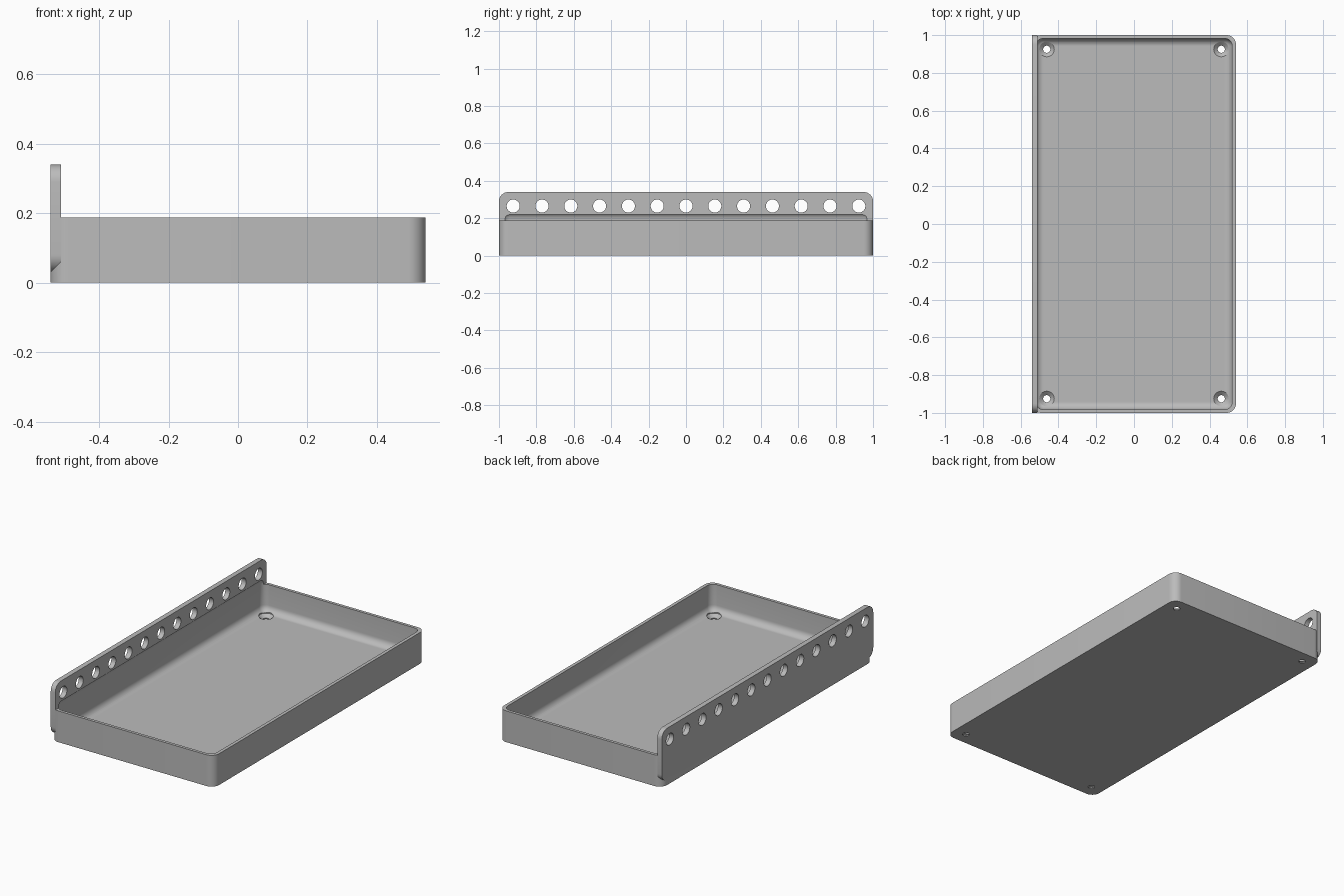
import bpy, bmesh, math
from mathutils import Matrix

old = bpy.data.objects.get("Cube")
if old:
    bpy.data.objects.remove(old, do_unlink=True)

HALF_X, HALF_Y = 0.54, 1.0
RIM_Z, RAIL_Z = 0.187, 0.34
RAIL_T = 0.03

grey = bpy.data.materials.new("plain grey")
grey.use_nodes = True
colour = (0.5, 0.5, 0.5, 1)
grey.diffuse_color = colour
grey.node_tree.nodes["Principled BSDF"].inputs["Base Color"].default_value = colour


def make(name, bm):
    bmesh.ops.recalc_face_normals(bm, faces=bm.faces)
    mesh = bpy.data.meshes.new(name)
    bm.to_mesh(mesh)
    bm.free()
    mesh.materials.append(grey)
    ob = bpy.data.objects.new(name, mesh)
    bpy.context.collection.objects.link(ob)
    return ob


def rounded_box(name, lo, hi, radius, axes, segments=8):
    """Box whose edges parallel to the given axes are rounded."""
    bm = bmesh.new()
    bmesh.ops.create_cube(bm, size=1)
    for v in bm.verts:
        v.co = [l + (c + 0.5) * (h - l) for c, l, h in zip(v.co, lo, hi)]
    edges = [e for e in bm.edges
             if any(abs((e.verts[0].co - e.verts[1].co)[a]) > 1e-4 for a in axes)]
    if edges:
        bmesh.ops.bevel(bm, geom=edges, offset=radius, segments=segments,
                        profile=0.5, affect='EDGES', clamp_overlap=True)
    return make(name, bm)


def turned(bm, profile, x, y, sides=32):
    """Closed turned solid from (radius, height) pairs."""
    rings = [[bm.verts.new((x + r * math.cos(math.tau * i / sides),
                            y + r * math.sin(math.tau * i / sides), z))
              for i in range(sides)] for r, z in profile]
    for a, b in zip(rings, rings[1:]):
        for i in range(sides):
            j = (i + 1) % sides
            bm.faces.new((a[i], a[j], b[j], b[i]))
    bm.faces.new(rings[0][::-1])
    bm.faces.new(rings[-1])


def combine(target, other, operation):
    mod = target.modifiers.new(operation.title(), 'BOOLEAN')
    mod.object, mod.operation, mod.solver = other, operation, 'EXACT'
    bpy.context.view_layer.objects.active = target
    bpy.ops.object.modifier_apply(modifier=mod.name)
    bpy.data.objects.remove(other, do_unlink=True)


# Outer tray block with rounded upright corners
tray = rounded_box("tray", (-HALF_X, -HALF_Y, 0), (HALF_X, HALF_Y, RIM_Z), 0.05, (2,))

# Mounting rail along one long side, with a sloped underside
rail = rounded_box("rail", (-HALF_X, -HALF_Y, 0.03),
                   (-HALF_X + RAIL_T, HALF_Y, RAIL_Z), 0.05, (0,))
bm = bmesh.new()
section = [(-HALF_X - 0.02, 0.01), (-HALF_X + 0.05, 0.01), (-HALF_X + 0.05, 0.08)]
face = bm.faces.new([bm.verts.new((x, -1.2, z)) for x, z in section])
ext = bmesh.ops.extrude_face_region(bm, geom=[face])["geom"]
bmesh.ops.translate(bm, vec=(0, 2.4, 0),
                    verts=[g for g in ext if isinstance(g, bmesh.types.BMVert)])
combine(rail, make("slope_cutter", bm), 'DIFFERENCE')
combine(tray, rail, 'UNION')

# Hollow with fully rounded edges, which also recesses into the rail
hollow = rounded_box("hollow_cutter", (-0.52, -0.982, 0.025), (0.52, 0.982, 0.233),
                     0.04, (0, 1, 2))
combine(tray, hollow, 'DIFFERENCE')

# Row of round holes through the rail
bm = bmesh.new()
for i in range(13):
    place = Matrix.Translation((-HALF_X + RAIL_T / 2, (i - 6) * 0.154, 0.265))
    bmesh.ops.create_cone(bm, cap_ends=True, segments=32, radius1=0.035, radius2=0.035,
                          depth=0.1, matrix=place @ Matrix.Rotation(math.pi / 2, 4, 'Y'))
combine(tray, make("rail_hole_cutter", bm), 'DIFFERENCE')

# Countersunk screw holes in the floor corners
bm = bmesh.new()
for sx in (-1, 1):
    for sy in (-1, 1):
        turned(bm, [(0.019, -0.05), (0.019, 0.006), (0.04, 0.025), (0.04, 0.1)],
               sx * 0.462, sy * 0.925)
combine(tray, make("screw_hole_cutter", bm), 'DIFFERENCE')

# Smooth the rounded parts, keep the edges crisp
tray.name = "tray_with_rail"
bpy.ops.object.select_all(action='DESELECT')
tray.select_set(True)
bpy.context.view_layer.objects.active = tray
bpy.ops.object.shade_smooth_by_angle(angle=math.radians(30))
